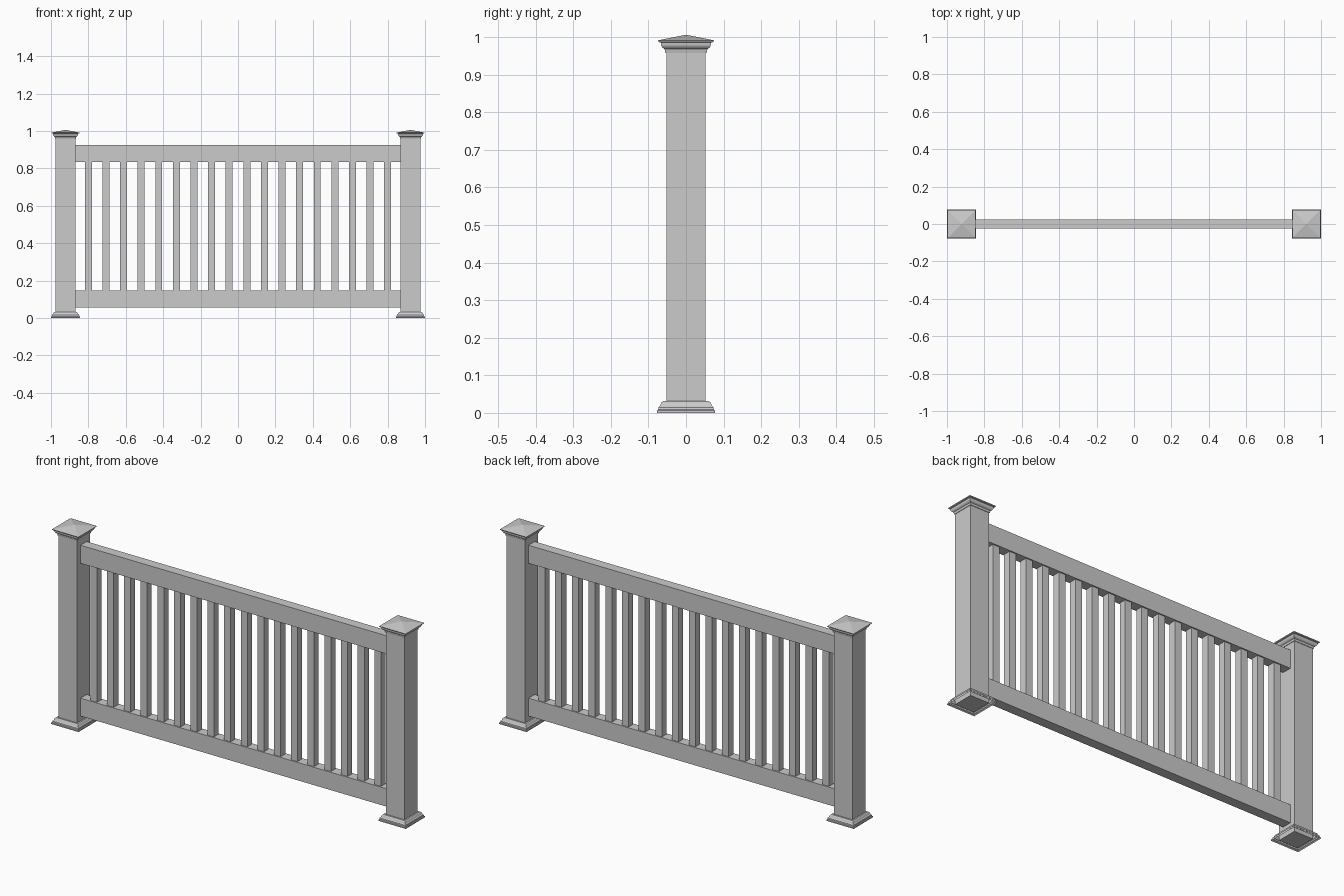
import bpy, bmesh

if "Cube" in bpy.data.objects:
    bpy.data.objects.remove(bpy.data.objects["Cube"])

POST_X = 0.922      # post centre
POST_R = 0.0525     # post half width


def finish(bm, name):
    bmesh.ops.recalc_face_normals(bm, faces=bm.faces)
    mesh = bpy.data.meshes.new(name)
    bm.to_mesh(mesh)
    bm.free()
    obj = bpy.data.objects.new(name, mesh)
    bpy.context.collection.objects.link(obj)
    return obj


def box(name, x0, x1, y0, y1, z0, z1):
    bm = bmesh.new()
    bmesh.ops.create_cube(bm, size=1)
    for v in bm.verts:
        v.co = ((x0 + x1) / 2 + v.co.x * (x1 - x0),
                (y0 + y1) / 2 + v.co.y * (y1 - y0),
                (z0 + z1) / 2 + v.co.z * (z1 - z0))
    return finish(bm, name)


def square_moulding(name, cx, profile):
    """Sweep a (half width, height) profile around a square."""
    bm = bmesh.new()
    rings = [[bm.verts.new((cx + sx * r, sy * r, z))
              for sx, sy in ((-1, -1), (1, -1), (1, 1), (-1, 1))]
             for r, z in profile]
    for a, b in zip(rings, rings[1:]):
        for i in range(4):
            j = (i + 1) % 4
            bm.faces.new((a[i], a[j], b[j], b[i]))
    bmesh.ops.remove_doubles(bm, verts=bm.verts, dist=1e-5)
    return finish(bm, name)


BASE = [(0.077, 0), (0.077, 0.006), (0.074, 0.009), (0.073, 0.015),
        (0.069, 0.019), (0.065, 0.028), (0.061, 0.031), (POST_R, 0.031)]
CAP = [(POST_R, 0.958), (0.055, 0.958), (0.057, 0.968), (0.063, 0.972),
       (0.066, 0.977), (0.067, 0.985), (0.073, 0.987), (0.0745, 0.991),
       (0, 1.006)]

# Posts with base trim and pyramid cap
for side, s in (("left", -1), ("right", 1)):
    cx = s * POST_X
    box(f"{side}_post", cx - POST_R, cx + POST_R, -POST_R, POST_R, 0, 0.965)
    square_moulding(f"{side}_post_base", cx, BASE)
    square_moulding(f"{side}_post_cap", cx, CAP)

# Rails
rail_x = POST_X - POST_R
box("bottom_rail", -rail_x, rail_x, -0.025, 0.025, 0.055, 0.146)
box("top_rail", -rail_x, rail_x, -0.025, 0.025, 0.833, 0.925)

# Balusters
COUNT, W = 18, 0.0185
for i in range(COUNT):
    x = -0.8 + 1.6 * i / (COUNT - 1)
    box(f"baluster_{i + 1}", x - W, x + W, -W, W, 0.146, 0.833)
